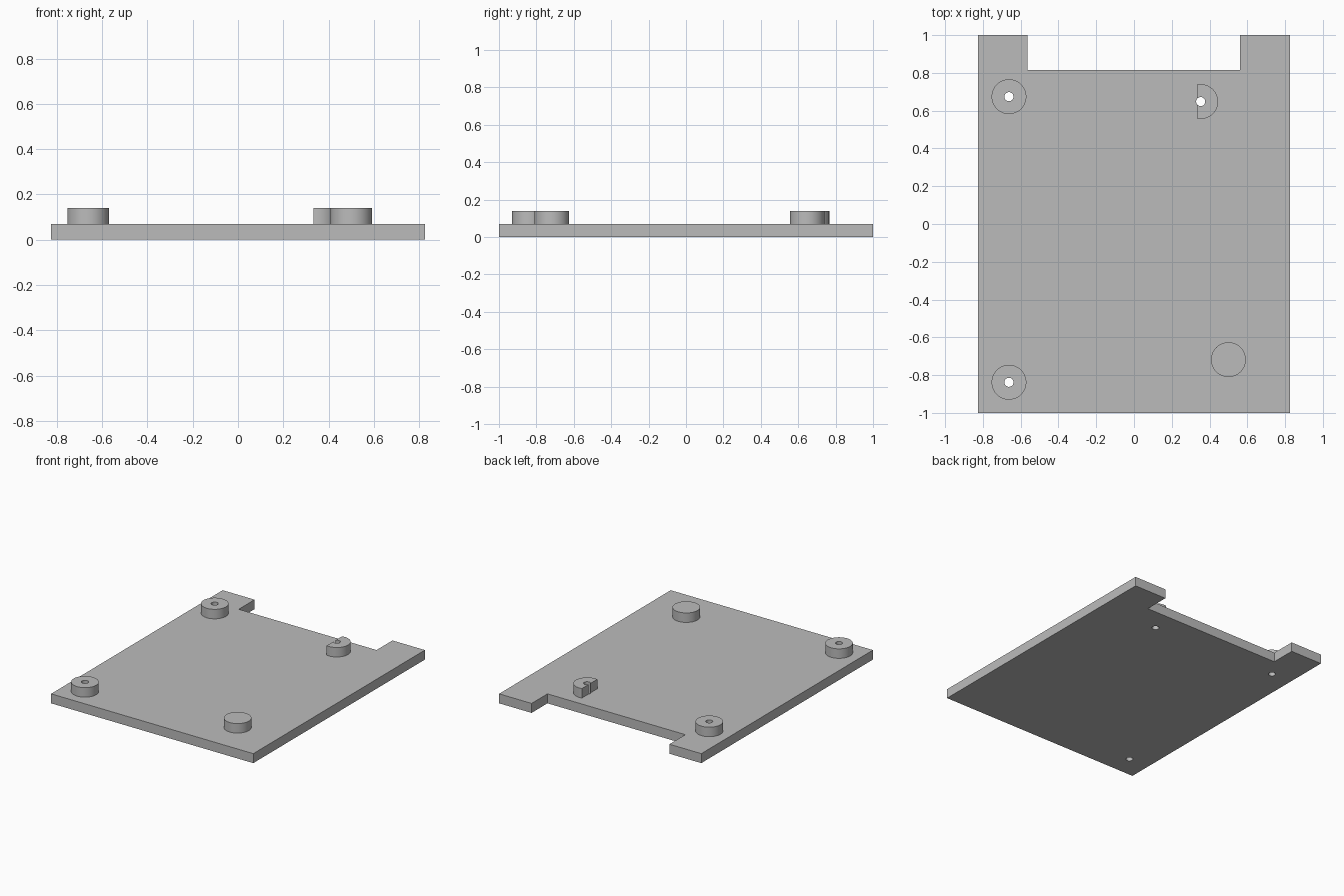
import bpy
import bmesh
import math

cube = bpy.data.objects.get("Cube")
if cube:
    bpy.data.objects.remove(cube, do_unlink=True)

THICK = 0.07
TOP = 0.14
BOSS_R = 0.092
HOLE_R = 0.024

grey = bpy.data.materials.new("plain grey")
grey.use_nodes = True
grey.diffuse_color = (0.5, 0.5, 0.5, 1)
grey.node_tree.nodes["Principled BSDF"].inputs["Base Color"].default_value = (0.5, 0.5, 0.5, 1)


def extrude_profile(name, points, z0, z1):
    """Solid prism from a closed outline."""
    bm = bmesh.new()
    face = bm.faces.new([bm.verts.new((x, y, z0)) for x, y in points])
    ext = bmesh.ops.extrude_face_region(bm, geom=[face])
    moved = [v for v in ext["geom"] if isinstance(v, bmesh.types.BMVert)]
    bmesh.ops.translate(bm, vec=(0, 0, z1 - z0), verts=moved)
    bmesh.ops.recalc_face_normals(bm, faces=bm.faces)
    mesh = bpy.data.meshes.new(name)
    bm.to_mesh(mesh)
    bm.free()
    obj = bpy.data.objects.new(name, mesh)
    bpy.context.collection.objects.link(obj)
    mesh.materials.append(grey)
    return obj


def circle(x, y, r, n=64, start=0.0, end=math.tau):
    step = (end - start) / n
    return [(x + r * math.cos(start + i * step), y + r * math.sin(start + i * step))
            for i in range(n + (end - start < math.tau))]


def activate(obj):
    bpy.ops.object.select_all(action="DESELECT")
    obj.select_set(True)
    bpy.context.view_layer.objects.active = obj


def drill(obj, x, y):
    """Cut a screw hole straight through."""
    cutter = extrude_profile("hole_cutter", circle(x, y, HOLE_R, 32), -0.1, 0.3)
    cutter.hide_render = True
    mod = obj.modifiers.new("hole", "BOOLEAN")
    mod.operation = "DIFFERENCE"
    mod.solver = "EXACT"
    mod.object = cutter
    activate(obj)
    bpy.ops.object.modifier_apply(modifier=mod.name)
    bpy.data.objects.remove(cutter, do_unlink=True)


# Base plate with a notch in the back edge
plate = extrude_profile("base_plate", [
    (-0.825, -1), (0.825, -1), (0.825, 1), (0.56, 1),
    (0.56, 0.815), (-0.565, 0.815), (-0.565, 1), (-0.825, 1)], 0, THICK)

# Standoffs: name, centre, drilled, cut flat on one side
standoffs = [
    ("back_right_standoff", -0.662, 0.674, True, False),
    ("front_right_standoff", -0.662, -0.838, True, False),
    ("front_left_standoff", 0.5, -0.718, False, False),
    ("back_left_half_standoff", 0.353, 0.648, True, True),
]
for name, x, y, drilled, flat in standoffs:
    if flat:
        angle = math.acos(-0.02 / BOSS_R)
        outline = circle(x, y, BOSS_R, 40, -angle, angle)
    else:
        outline = circle(x, y, BOSS_R)
    boss = extrude_profile(name, outline, THICK, TOP)
    if drilled:
        drill(boss, x, y)
        drill(plate, x, y)
    activate(boss)
    bpy.ops.object.shade_smooth_by_angle(angle=math.radians(30))
activate(plate)
bpy.ops.object.shade_smooth_by_angle(angle=math.radians(30))
